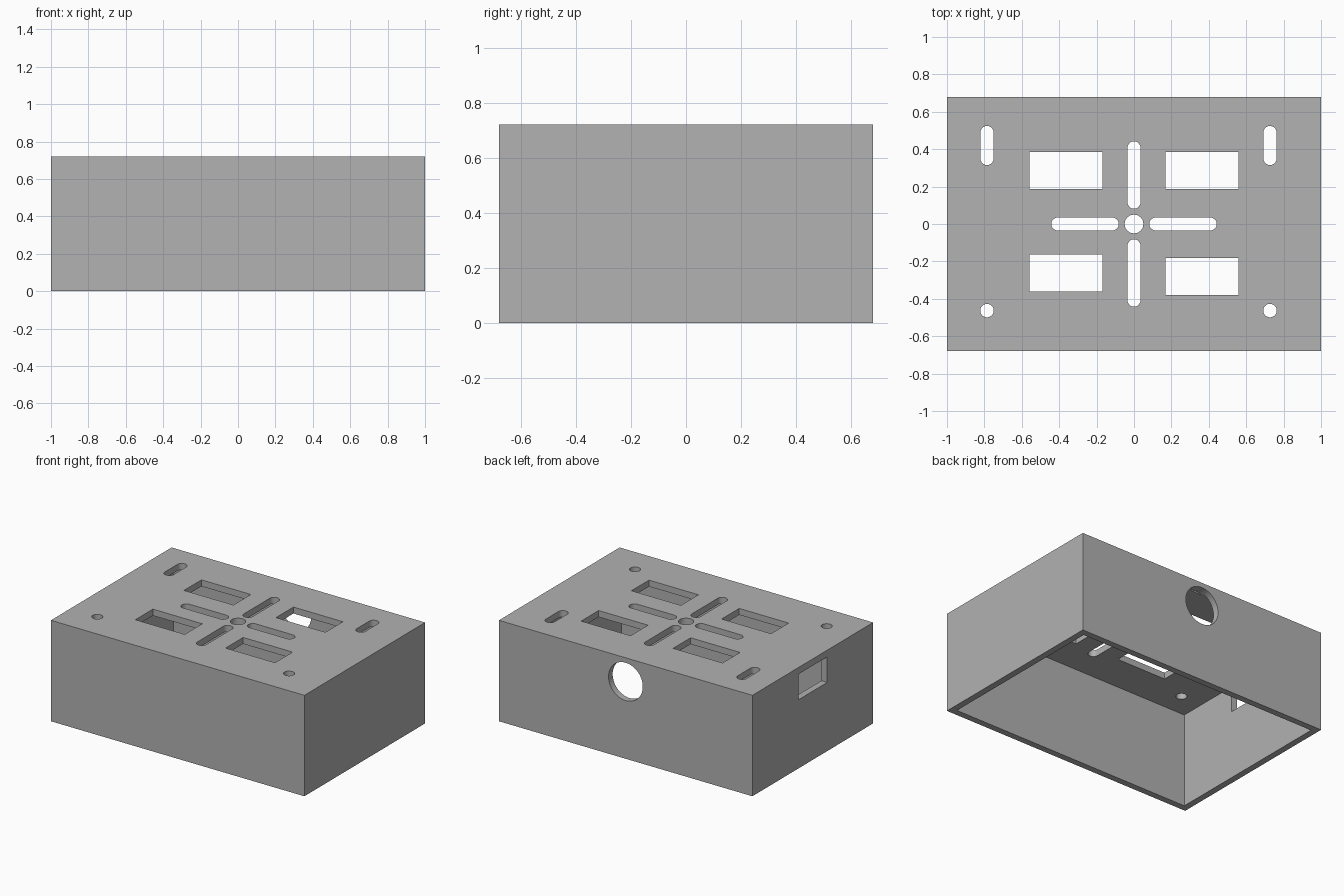
import bpy
import bmesh
from math import cos, sin, pi
from mathutils import Vector

if "Cube" in bpy.data.objects:
    bpy.data.objects.remove(bpy.data.objects["Cube"])

W, D, H = 2.0, 1.36, 0.72   # outer size
T = 0.046                   # wall thickness

grey = bpy.data.materials.new("plain grey")
grey.use_nodes = True
colour = (0.445, 0.445, 0.445, 1)
grey.diffuse_color = colour
grey.node_tree.nodes["Principled BSDF"].inputs["Base Color"].default_value = colour


def make_object(name, bm):
    bmesh.ops.recalc_face_normals(bm, faces=bm.faces)
    mesh = bpy.data.meshes.new(name)
    bm.to_mesh(mesh)
    bm.free()
    mesh.materials.append(grey)
    obj = bpy.data.objects.new(name, mesh)
    bpy.context.collection.objects.link(obj)
    return obj


def rectangle(x0, x1, y0, y1):
    return [(x0, y0), (x1, y0), (x1, y1), (x0, y1)]


def slot(x0, x1, y0, y1, steps=24):
    """Outline with fully rounded ends; a circle when it is square."""
    r = min(x1 - x0, y1 - y0) / 2
    cx, cy = (x0 + x1) / 2, (y0 + y1) / 2
    ax, ay = (x1 - x0) / 2 - r, (y1 - y0) / 2 - r
    points = []
    for i in range(2 * steps):
        a = 2 * pi * (i + 0.5) / (2 * steps)
        points.append((cx + r * cos(a) + (ax if cos(a) > 0 else -ax),
                       cy + r * sin(a) + (ay if sin(a) > 0 else -ay)))
    return points


def circle(cx, cy, r):
    return slot(cx - r, cx + r, cy - r, cy + r)


def prism(bm, outline, place, low, high):
    """Extrude an outline between two depths; place maps (u, v, depth) to 3D."""
    verts = [bm.verts.new(place(u, v, low)) for u, v in outline]
    face = bm.faces.new(verts)
    new = bmesh.ops.extrude_face_region(bm, geom=[face])["geom"]
    shift = Vector(place(0, 0, high)) - Vector(place(0, 0, low))
    bmesh.ops.translate(bm, vec=shift,
                        verts=[g for g in new if isinstance(g, bmesh.types.BMVert)])


def on_top(u, v, d):
    return (u, v, d)


def on_back(u, v, d):
    return (u, d, v)


def on_side(u, v, d):
    return (d, u, v)


# Hollow box, open underneath
bm = bmesh.new()
bmesh.ops.create_cube(bm, size=1)
bmesh.ops.scale(bm, vec=(W, D, H), verts=bm.verts)
bmesh.ops.translate(bm, vec=(0, 0, H / 2), verts=bm.verts)
base = min(bm.faces, key=lambda f: f.calc_center_median().z)
bmesh.ops.inset_region(bm, faces=[base], thickness=T, use_even_offset=True)
new = bmesh.ops.extrude_face_region(bm, geom=[base])["geom"]
bmesh.ops.translate(bm, vec=(0, 0, H - T),
                    verts=[g for g in new if isinstance(g, bmesh.types.BMVert)])
if base.is_valid:
    bm.faces.remove(base)
box = make_object("box_shell", bm)

# Openings in the top
S = 0.035
top_holes = [circle(0, 0, 0.05)]
for x in (-0.786, 0.727):
    top_holes.append(slot(x - S, x + S, 0.315, 0.524))
    top_holes.append(circle(x, -0.463, 0.036))
for a, b in ((-0.442, -0.082), (0.082, 0.442)):
    top_holes.append(slot(a, b, -S, S))
    top_holes.append(slot(-S, S, a, b))
for x0, x1, low in ((-0.558, -0.168, -0.36), (0.168, 0.558, -0.38)):
    top_holes.append(rectangle(x0, x1, 0.188, 0.385))
    top_holes.append(rectangle(x0, x1, low, low + 0.198))

bm = bmesh.new()
for outline in top_holes:
    prism(bm, outline, on_top, H - 2 * T, H + T)
# Cable hole in the back and port in the side
prism(bm, circle(0, 0.55, 0.135), on_back, D / 2 - 1.3 * T, D / 2 + T)
prism(bm, rectangle(-0.163, 0.163, 0.49, 0.672), on_side, -W / 2 - T, -W / 2 + 1.3 * T)
cutter = make_object("opening_cutter", bm)
cutter.hide_render = True

# Cut the openings
mod = box.modifiers.new("openings", 'BOOLEAN')
mod.operation = 'DIFFERENCE'
mod.solver = 'EXACT'
mod.object = cutter
bpy.context.view_layer.objects.active = box
box.select_set(True)
bpy.ops.object.modifier_apply(modifier=mod.name)
bpy.data.objects.remove(cutter)
bpy.ops.object.shade_smooth_by_angle()
